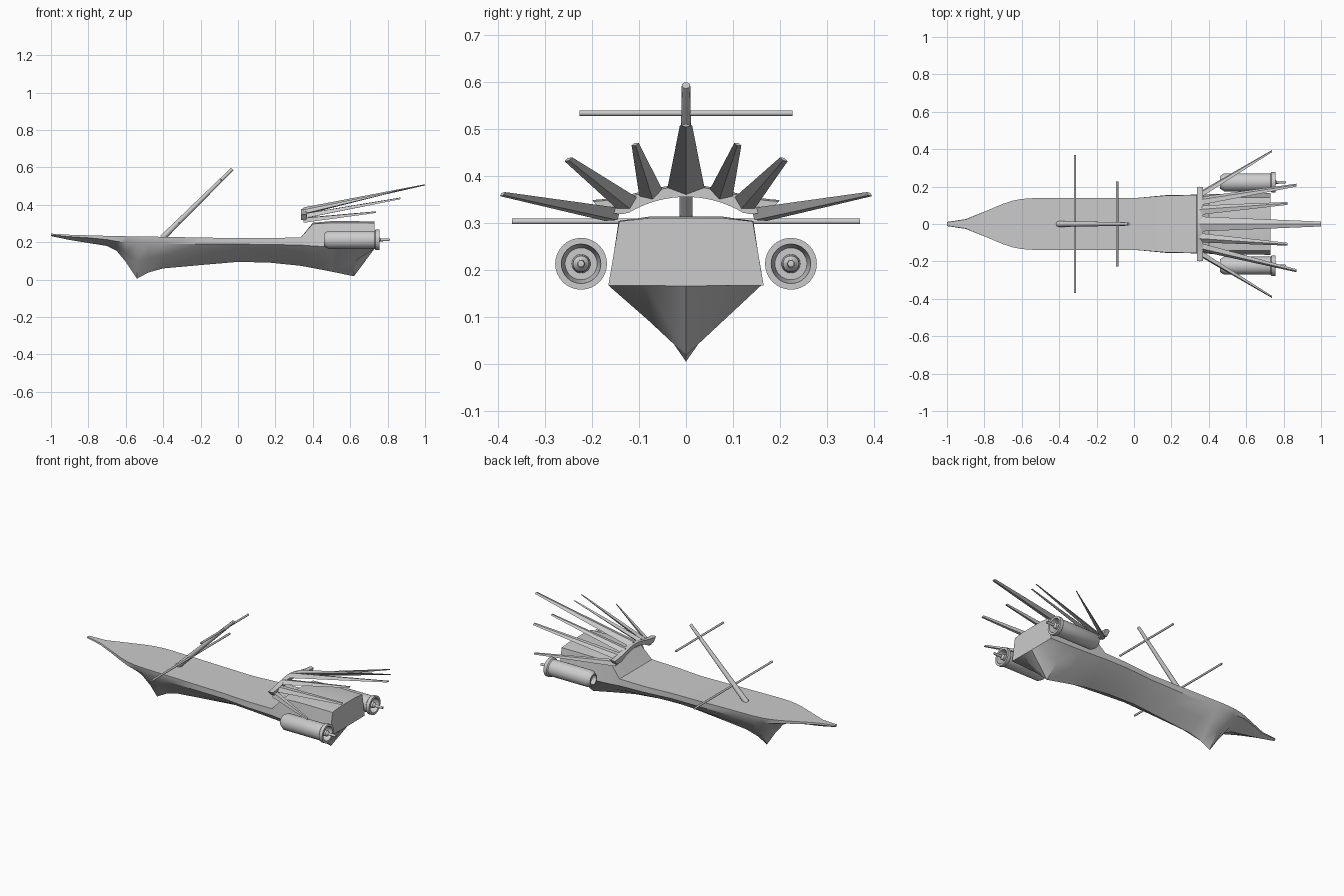
import bpy, bmesh, math
from mathutils import Vector

if "Cube" in bpy.data.objects:
    bpy.data.objects.remove(bpy.data.objects["Cube"])


def finish(name, bm, angle=35):
    bmesh.ops.recalc_face_normals(bm, faces=bm.faces[:])
    me = bpy.data.meshes.new(name)
    bm.to_mesh(me)
    bm.free()
    ob = bpy.data.objects.new(name, me)
    bpy.context.collection.objects.link(ob)
    bpy.ops.object.select_all(action='DESELECT')
    ob.select_set(True)
    bpy.context.view_layer.objects.active = ob
    bpy.ops.object.shade_smooth_by_angle(angle=math.radians(angle))
    return ob


def loft(bm, rings):
    """Skin a list of closed rings and cap both ends."""
    vr = [[bm.verts.new(p) for p in r] for r in rings]
    n = len(vr[0])
    for a, b in zip(vr, vr[1:]):
        for i in range(n):
            j = (i + 1) % n
            bm.faces.new((a[i], a[j], b[j], b[i]))
    bm.faces.new(vr[0])
    bm.faces.new(vr[-1])


def rod(name, a, b, r1, r2, sides=12):
    a, b = Vector(a), Vector(b)
    q = (b - a).to_track_quat('Z', 'Y')
    bm = bmesh.new()
    ring = [Vector((math.cos(2 * math.pi * i / sides), math.sin(2 * math.pi * i / sides), 0))
            for i in range(sides)]
    loft(bm, [[c + q @ (p * r) for p in ring] for c, r in ((a, r1), (b, r2))])
    return finish(name, bm)


# Hull stations: x, deck half width, deck z, waist half width, waist z, keel z, roof rise
stations = [
    (-1.00, .009, .246, .011, .240, .233, 0), (-.90, .024, .240, .026, .230, .212, 0),
    (-.80, .066, .237, .066, .224, .196, 0), (-.70, .108, .234, .106, .214, .180, 0),
    (-.65, .124, .233, .119, .205, .155, 0), (-.60, .134, .232, .126, .198, .095, 0),
    (-.54, .138, .231, .130, .192, .005, 0), (-.48, .138, .230, .132, .192, .038, 0),
    (-.40, .138, .229, .134, .192, .060, 0), (-.20, .138, .225, .136, .190, .078, 0),
    (0.00, .138, .222, .138, .190, .095, 0), (.17, .152, .223, .154, .188, .091, 0),
    (.335, .155, .225, .157, .185, .074, 0), (.40, .144, .298, .159, .180, .062, .006),
    (.50, .143, .304, .161, .175, .043, .009), (.62, .142, .304, .163, .170, .018, .009),
    (.73, .142, .303, .165, .167, .166, .007)]
bm = bmesh.new()
rings = []
for x, wd, zd, ww, zw, zk, rise in stations:
    k = .6 if -.45 < x < .45 else .5
    half = [(.55 * wd, zd + rise), (wd, zd), (ww, zw), (ww * k, (zw + zk) / 2)]
    rings.append([(x, y, z) for y, z in half] + [(x, 0, zk)] +
                 [(x, -y, z) for y, z in reversed(half)])
loft(bm, rings)
finish("hull", bm)

# Raked mast with two yards
rod("mast", (-.405, 0, .222), (-.03, 0, .592), .016, .009)
rod("lower_yard", (-.315, -.37, .303), (-.315, .37, .303), .006, .006)
rod("upper_yard", (-.09, -.226, .533), (-.09, .226, .533), .006, .006)

# Engines: one lathed profile (x, radius) on each side
profile = [(.485, 0), (.485, .024), (.46, .028), (.46, .034), (.482, .048), (.73, .048),
           (.736, .055), (.756, .055), (.756, .042), (.70, .034), (.70, .02), (.752, .017),
           (.762, .008), (.81, .007), (.812, 0)]
for side, label in ((-1, "front"), (1, "back")):
    bm = bmesh.new()
    c = Vector((0, side * .223, .213))
    vs = [bm.verts.new(c + Vector((x, 0, r))) for x, r in profile]
    es = [bm.edges.new(p) for p in zip(vs, vs[1:])]
    bmesh.ops.spin(bm, geom=vs + es, cent=c, axis=(1, 0, 0), angle=2 * math.pi, steps=32)
    bmesh.ops.remove_doubles(bm, verts=bm.verts[:], dist=1e-5)
    finish(label + "_engine", bm)

# Arched band that carries the spikes
ZC = .119
bm = bmesh.new()
rings = []
for i in range(25):
    t = math.radians(-41 + 82 * i / 24)
    e = abs(i - 12) / 12
    ri, ro = .236 + .03 * max(0, e - .8) * 5, .258 + .042 * e ** 4
    s, c = math.sin(t), math.cos(t)
    rings.append([(x, r * s, ZC + r * c) for x, r in
                  ((.338, ri), (.338, ro), (.352, ro + .004), (.368, ro), (.368, ri))])
loft(bm, rings)
finish("spike_arch", bm)

# Fan of swept-back spikes: base angle, base half width, tip half width, tip position
spikes = [(0, .040, .013, (1.0, 0, .507)),
          (17, .026, .008, (.82, .11, .467)), (-17, .026, .008, (.82, -.108, .467)),
          (29, .025, .009, (.87, .208, .435)), (-29, .025, .009, (.87, -.25, .435)),
          (38, .022, .007, (.738, .39, .361)), (-38, .022, .007, (.738, -.39, .361))]
for n, (deg, wb, wt, tip) in enumerate(spikes):
    t = math.radians(deg)
    out = Vector((0, math.sin(t), math.cos(t)))
    tan = Vector((0, math.cos(t), -math.sin(t)))
    base = Vector((.35, 0, ZC)) + out * .252
    bm = bmesh.new()
    loft(bm, [[c + tan * w, c + out * h, c - tan * w, c - out * h]
              for c, w, h in ((base, wb, .015), (Vector(tip), wt, .003))])
    finish("spike_%d" % (n + 1), bm, 20)
